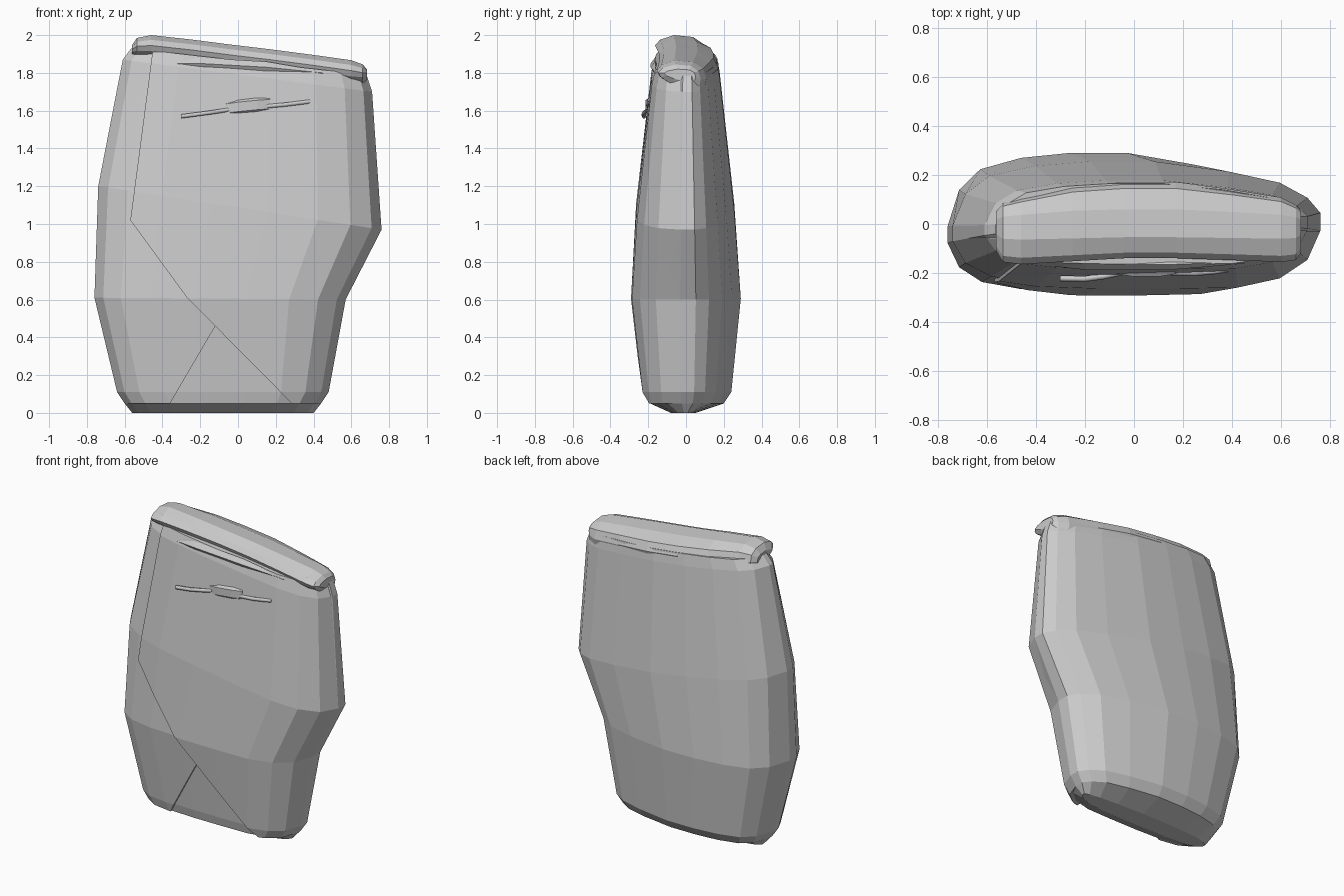
import bpy, bmesh
from mathutils import Vector

if "Cube" in bpy.data.objects:
    bpy.data.objects.remove(bpy.data.objects["Cube"])

# plan outline of the bag, normalised to -1..1 (front is -v)
PLAN = [(-1, -.3), (-.93, -.62), (-.79, -.85), (-.55, -.96), (-.2, -1), (.2, -1),
        (.55, -.98), (.78, -.82), (.93, -.5), (1, -.12), (1, .18), (.93, .42),
        (.78, .66), (.5, .84), (.1, 1), (-.25, 1), (-.55, .93), (-.8, .77),
        (-.93, .48), (-1, -.03)]
# x left, x right, z left, z right, front depth, back depth
RINGS = [(-.56, .40, .0, .0, .08, .05),
         (-.60, .44, .05, .05, .19, .20),
         (-.64, .48, .11, .11, .205, .24),
         (-.76, .57, .61, .60, .262, .29),
         (-.74, .76, 1.20, .97, .235, .255),
         (-.61, .71, 1.87, 1.70, .155, .178),
         (-.565, .68, 1.93, 1.79, .135, .165)]


def finish(bm, name):
    bmesh.ops.recalc_face_normals(bm, faces=bm.faces)
    me = bpy.data.meshes.new(name)
    bm.to_mesh(me)
    bm.free()
    ob = bpy.data.objects.new(name, me)
    bpy.context.collection.objects.link(ob)
    return ob


def loft(bm, loops, caps=True):
    rows = [[bm.verts.new(p) for p in lp] for lp in loops]
    for a, b in zip(rows, rows[1:]):
        n = len(a)
        for i in range(n):
            j = (i + 1) % n
            bm.faces.new((a[i], a[j], b[j], b[i]))
    if caps:
        bm.faces.new(rows[0][::-1])
        bm.faces.new(rows[-1])


def body_loops(rings, push=0.0):
    loops = []
    for xl, xr, zl, zr, f, b in rings:
        lp = []
        for u, v in PLAN:
            t = (u + 1) / 2
            y = v * (f if v < 0 else b)
            if v < -.4:
                y -= push
            lp.append((xl + (xr - xl) * t, y, zl + (zr - zl) * t))
        loops.append(lp)
    return loops


# closed bag body
bm = bmesh.new()
loft(bm, body_loops(RINGS))
finish(bm, "bag_body")


# folded front sheets: pushed-out copies of the body skin, trimmed by lines in x-z
def front_sheet(name, push, lines, y_cut):
    bm = bmesh.new()
    loft(bm, body_loops(RINGS[1:], push), caps=False)
    planes = [((0, y_cut, 0), (0, 1, 0))]
    for (x1, z1), (x2, z2) in lines:      # keep the left-hand side of each line
        planes.append(((x1, 0, z1), (z2 - z1, 0, x1 - x2)))
    for co, no in planes:
        bmesh.ops.bisect_plane(bm, geom=bm.verts[:] + bm.edges[:] + bm.faces[:],
                               plane_co=co, plane_no=Vector(no).normalized(), clear_outer=True)
    rim = [e for e in bm.edges if e.is_boundary]
    ext = bmesh.ops.extrude_edge_only(bm, edges=rim)["geom"]
    bmesh.ops.translate(bm, verts=[g for g in ext if isinstance(g, bmesh.types.BMVert)],
                        vec=(0, push + .008, 0))
    finish(bm, name)


front_sheet("left_flap", .014, [((-.36, .05), (-.12, .46)), ((.6, 1.79), (-.5, 1.92))], -.06)
front_sheet("main_flap", .029, [((-.47, 1.78), (-.57, 1.02)), ((-.57, 1.02), (-.27, .61)),
                                ((-.27, .61), (.28, .055)), ((.66, 1.80), (-.46, 1.93))], -.03)

# rolled top edge: (x, top z, front scale, back scale, height scale)
SECTION = [(-.06, 0), (-.13, -.025), (-.155, -.055), (-.14, -.085), (-.08, -.13), (.06, -.17),
           (.155, -.15), (.172, -.10), (.145, -.045), (.06, -.01)]
STATIONS = [(-.562, 1.945, .7, .3, .4), (-.535, 1.985, 1, .5, .8), (-.46, 2.0, 1.06, .62, 1),
            (-.25, 1.977, .98, .9, 1), (-.04, 1.95, .9, 1, 1), (.17, 1.925, .9, 1, 1),
            (.4, 1.895, .95, .82, 1), (.6, 1.867, 1, .63, 1), (.66, 1.845, .95, .45, .8),
            (.682, 1.82, .75, .3, .4)]
bm = bmesh.new()
loft(bm, [[(x, y * (kf if y < 0 else kb), top + z * kz) for y, z in SECTION]
          for x, top, kf, kb, kz in STATIONS])
finish(bm, "rolled_top")

# soft crease fold under the roll
bm = bmesh.new()
loft(bm, [[(x, y + dy * k, z + dz * k) for dy, dz in ((0, .03), (-.022, 0), (0, -.035), (.03, 0))]
          for x, y, z, k in ((-.42, -.155, 1.85, .3), (-.2, -.165, 1.85, 1),
                             (.15, -.165, 1.83, 1), (.45, -.155, 1.80, .3))])
finish(bm, "top_crease")


# pin pushed through the cloth, visible on both sides of a cloth loop
def rod(name, pts):
    cu = bpy.data.curves.new(name, 'CURVE')
    cu.dimensions = '3D'
    cu.bevel_depth = .012
    cu.bevel_resolution = 1
    cu.use_fill_caps = True
    sp = cu.splines.new('POLY')
    sp.points.add(len(pts) - 1)
    for p, q in zip(sp.points, pts):
        p.co = (*q, 1)
    bpy.context.collection.objects.link(bpy.data.objects.new(name, cu))


rod("pin_left", [(-.30, -.222, 1.57), (-.2, -.224, 1.583), (-.12, -.213, 1.594), (-.05, -.198, 1.605)])
rod("pin_right", [(.15, -.198, 1.623), (.25, -.2, 1.632), (.33, -.193, 1.642), (.38, -.185, 1.648)])

# cloth loop over the middle of the pin
bm = bmesh.new()
loft(bm, [[(x, y, z + h), (x, y - .035 * k, z + .03), (x, y - .035 * k, z - .02), (x, y, z - h)]
          for x, z, y, h, k in ((-.07, 1.605, -.175, .045, .8), (0, 1.615, -.18, .055, 1),
                                (.1, 1.625, -.18, .055, 1), (.17, 1.63, -.175, .045, .8))])
finish(bm, "pin_loop")
